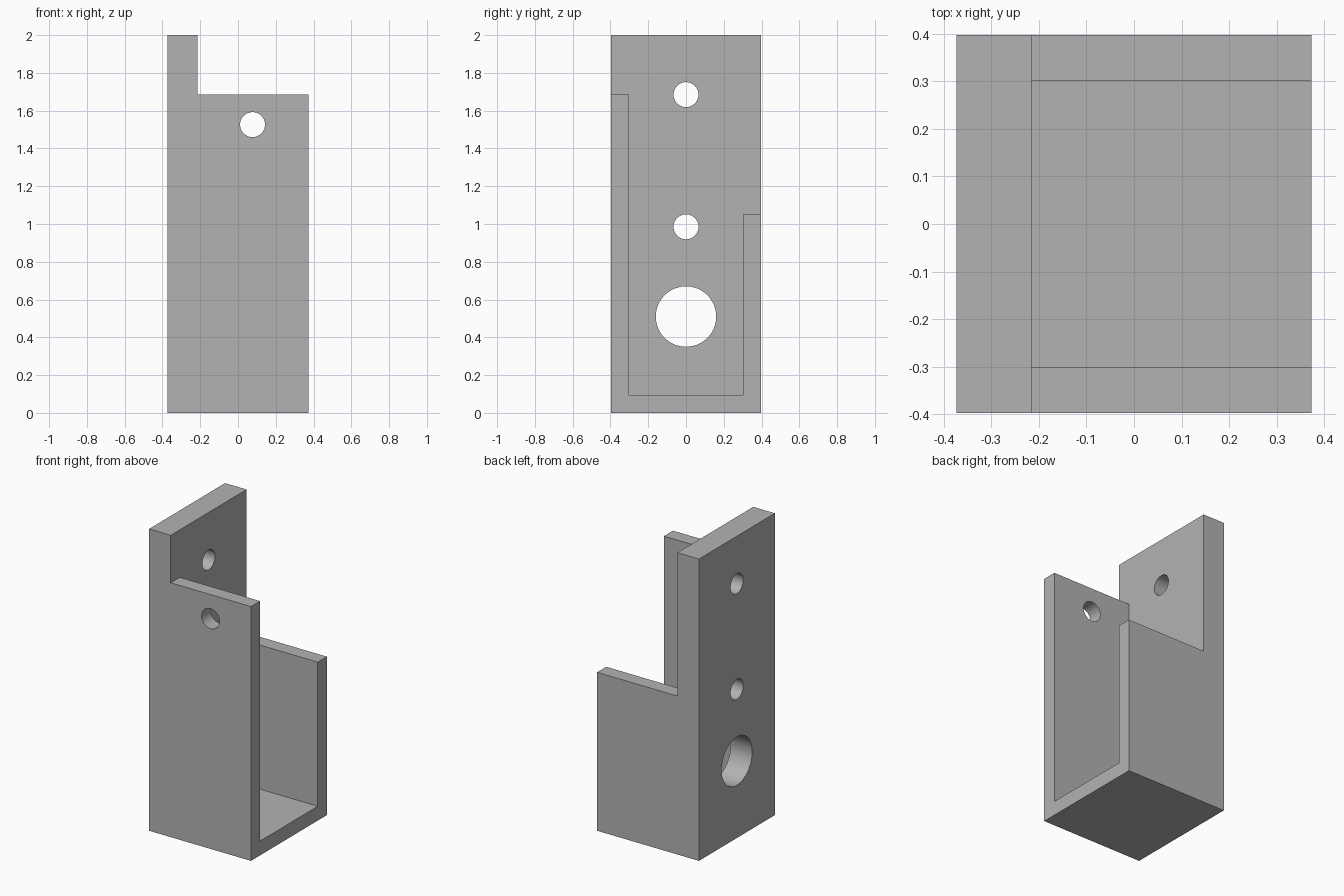
import bpy
import bmesh
from math import radians
from mathutils import Matrix, Vector

cube = bpy.data.objects.get("Cube")
if cube:
    bpy.data.objects.remove(cube, do_unlink=True)

HALF_X, HALF_Y, HEIGHT = 0.373, 0.397, 2.0
PLATE_X = -0.215      # inner face of the tall mounting plate
INNER_Y = 0.302       # inner faces of the side walls
FLOOR_Z = 0.095
FRONT_Z, REAR_Z = 1.685, 1.05

grey = bpy.data.materials.new("plain grey")
grey.use_nodes = True
colour = (0.45, 0.45, 0.45, 1)
grey.diffuse_color = colour
grey.node_tree.nodes["Principled BSDF"].inputs["Base Color"].default_value = colour


def make_object(name, bm):
    bmesh.ops.recalc_face_normals(bm, faces=bm.faces)
    mesh = bpy.data.meshes.new(name)
    bm.to_mesh(mesh)
    bm.free()
    mesh.materials.append(grey)
    obj = bpy.data.objects.new(name, mesh)
    bpy.context.collection.objects.link(obj)
    return obj


def extruded(name, profile, x0, x1):
    """Extrude a (y, z) outline along x."""
    bm = bmesh.new()
    face = bm.faces.new([bm.verts.new((x0, y, z)) for y, z in profile])
    grown = bmesh.ops.extrude_face_region(bm, geom=[face])["geom"]
    verts = [g for g in grown if isinstance(g, bmesh.types.BMVert)]
    bmesh.ops.translate(bm, verts=verts, vec=(x1 - x0, 0, 0))
    return make_object(name, bm)


def drill(name, centre, radius, axis):
    """Cylinder of half a unit along the given axis, used to cut a hole."""
    bm = bmesh.new()
    turn = Matrix.Rotation(radians(90), 4, "Y" if axis == "X" else "X")
    bmesh.ops.create_cone(bm, cap_ends=True, segments=64, radius1=radius,
                          radius2=radius, depth=0.5,
                          matrix=Matrix.Translation(Vector(centre)) @ turn)
    return make_object(name, bm)


# Solid block that becomes the bracket
bracket = extruded("bracket", [(-HALF_Y, 0), (HALF_Y, 0),
                               (HALF_Y, HEIGHT), (-HALF_Y, HEIGHT)],
                   -HALF_X, HALF_X)

# Open channel and the stepped wall tops, removed as one profile
channel = extruded("channel_cutter", [
    (-INNER_Y, FLOOR_Z), (INNER_Y, FLOOR_Z), (INNER_Y, REAR_Z), (1, REAR_Z),
    (1, 3), (-1, 3), (-1, FRONT_Z), (-INNER_Y, FRONT_Z)], PLATE_X, 1)

# Screw holes, cable hole and front wall hole
cutters = [
    channel,
    drill("upper_screw_cutter", (-0.3, 0, 1.685), 0.066, "X"),
    drill("lower_screw_cutter", (-0.3, 0, 0.985), 0.066, "X"),
    drill("cable_hole_cutter", (-0.3, 0, 0.51), 0.16, "X"),
    drill("front_hole_cutter", (0.077, -0.35, 1.526), 0.066, "Y"),
]

bpy.ops.object.select_all(action="DESELECT")
bracket.select_set(True)
bpy.context.view_layer.objects.active = bracket
for cutter in cutters:
    cutter.hide_render = True
    mod = bracket.modifiers.new(cutter.name, "BOOLEAN")
    mod.operation = "DIFFERENCE"
    mod.solver = "EXACT"
    mod.object = cutter
    bpy.ops.object.modifier_apply(modifier=mod.name)
    bpy.data.objects.remove(cutter, do_unlink=True)

# Round hole walls, crisp edges
bpy.ops.object.shade_smooth_by_angle(angle=radians(30))
